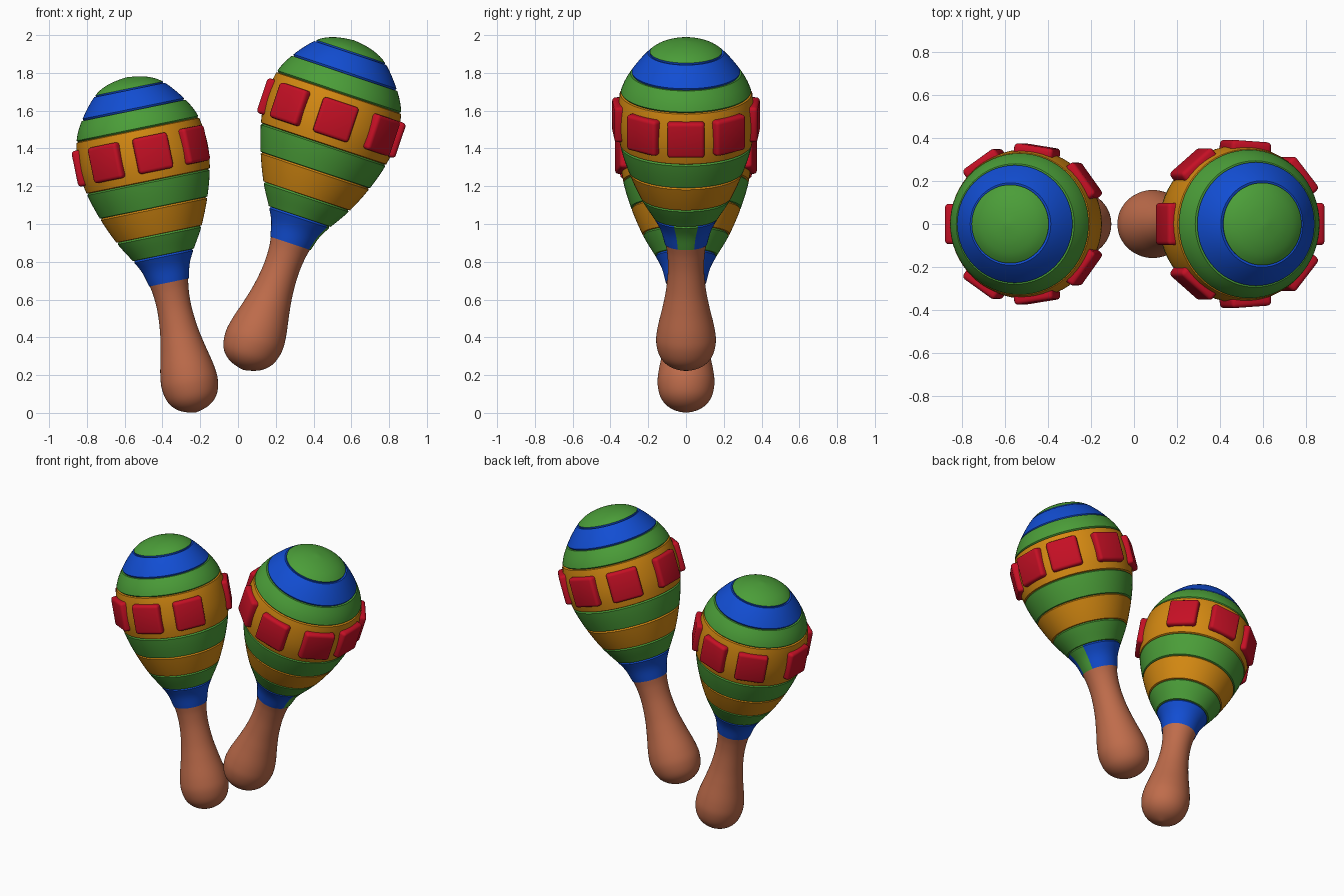
import bpy, bmesh, math
from mathutils import Matrix, Vector

if "Cube" in bpy.data.objects:
    bpy.data.objects.remove(bpy.data.objects["Cube"])


def material(name, rgb):
    m = bpy.data.materials.new(name)
    m.diffuse_color = (*rgb, 1)
    m.use_nodes = True
    m.node_tree.nodes["Principled BSDF"].inputs["Base Color"].default_value = m.diffuse_color
    return m


GREEN = material("green", (0.07, 0.34, 0.04))
BLUE = material("blue", (0.006, 0.075, 0.65))
ORANGE = material("orange", (0.66, 0.25, 0.006))
RED = material("red", (0.56, 0.005, 0.018))
WOOD = material("handle_brown", (0.52, 0.15, 0.07))

# (height along the axis, radius)
HANDLE = [(0, 0), (0.025, 0.08), (0.075, 0.13), (0.15, 0.15), (0.23, 0.144), (0.35, 0.118),
          (0.45, 0.1), (0.56, 0.091), (0.65, 0.095), (0.72, 0.107)]
HEAD = [(0.703, 0.107), (0.78, 0.128), (0.847, 0.162), (0.96, 0.228), (1.103, 0.289),
        (1.247, 0.332), (1.38, 0.348), (1.53, 0.33), (1.638, 0.277), (1.747, 0.187),
        (1.793, 0.106), (1.812, 0)]
EDGES = [0.847, 0.96, 1.103, 1.247, 1.53, 1.638, 1.747]
STRIPES = [BLUE, GREEN, ORANGE, GREEN, ORANGE, GREEN, BLUE, GREEN]
SIDES = 64


def smooth_profile(points, steps=6):
    """Curve through the points, with a fine groove at every stripe edge."""
    p = [Vector(q) for q in points]
    p = [Vector((p[0].x, -p[1].y)) if p[0].y == 0 else 2 * p[0] - p[1]] + p
    p.append(Vector((p[-1].x, -p[-2].y)) if p[-1].y == 0 else 2 * p[-1] - p[-2])
    out = []
    for i in range(1, len(p) - 2):
        a, b, c, d = p[i - 1:i + 3]
        for s in range(steps):
            u = s / steps
            q = 0.5 * (2 * b + (c - a) * u + (2 * a - 5 * b + 4 * c - d) * u * u
                       + (3 * b - a - 3 * c + d) * u ** 3)
            if s == 0 and points[i - 1][0] in EDGES:
                tan = (c - a).normalized() * 0.006
                nrm = Vector((-tan.y, tan.x)).normalized()
                out += [q - tan, q - nrm * 0.009, q + tan]
            else:
                out.append(q)
    out.append(p[-2])
    return out


def bend(z, amount):
    return amount * math.sin(math.pi * z / 1.9)


def finish(bm, name, mats, matrix, angle):
    bmesh.ops.recalc_face_normals(bm, faces=bm.faces)
    mesh = bpy.data.meshes.new(name)
    bm.to_mesh(mesh)
    bm.free()
    for m in mats:
        mesh.materials.append(m)
    ob = bpy.data.objects.new(name, mesh)
    bpy.context.collection.objects.link(ob)
    ob.matrix_world = matrix
    bpy.ops.object.select_all(action='DESELECT')
    ob.select_set(True)
    bpy.context.view_layer.objects.active = ob
    bpy.ops.object.shade_smooth_by_angle(angle=math.radians(angle))
    return ob


def lathe(name, points, mats, matrix, bow, rule):
    bm = bmesh.new()
    rings = []
    for z, r in smooth_profile(points):
        x = bend(z, bow)
        if r < 1e-4:
            rings.append([bm.verts.new((x, 0, z))] * SIDES)
        else:
            rings.append([bm.verts.new((x + r * math.cos(2 * math.pi * k / SIDES),
                                        r * math.sin(2 * math.pi * k / SIDES), z))
                          for k in range(SIDES)])
    for lo, hi in zip(rings, rings[1:]):
        for k in range(SIDES):
            n = (k + 1) % SIDES
            f = bm.faces.new(dict.fromkeys((lo[k], lo[n], hi[n], hi[k])))
            c = f.calc_center_median()
            f.material_index = rule(c.z, math.degrees(math.atan2(c.y, c.x - bend(c.z, bow))))
    finish(bm, name, mats, matrix, 35)


def maraca(side, origin, tilt, scale, bow, tile_angles, notch):
    matrix = (Matrix.Translation(origin) @ Matrix.Rotation(math.radians(tilt), 4, 'Y')
              @ Matrix.Diagonal((*scale, 1)))
    palette = [GREEN, BLUE, ORANGE]

    def stripe(z, ang):
        # the lowest blue stripe may be broken by a green strip
        if z < EDGES[0] and abs(ang) < notch:
            return 0
        return palette.index(STRIPES[sum(z > e for e in EDGES)])

    lathe(side + "_handle", HANDLE, [WOOD], matrix, bow, lambda z, a: 0)
    lathe(side + "_striped_head", HEAD, palette, matrix, bow, stripe)

    # raised rounded tiles around the wide orange stripe
    bm = bmesh.new()
    for a in tile_angles:
        place = (Matrix.Translation((bend(1.39, bow), 0, 1.39))
                 @ Matrix.Rotation(math.radians(a), 4, 'Z')
                 @ Matrix.Translation((0.338, 0, 0))
                 @ Matrix.Diagonal((0.06, 0.188, 0.192, 1)))
        bmesh.ops.create_cube(bm, size=1, matrix=place)
    bmesh.ops.bevel(bm, geom=bm.edges[:], offset=0.018, segments=3, profile=0.5,
                    affect='EDGES')
    finish(bm, side + "_tiles", [RED], matrix, 40)


maraca("left", (-0.224, 0, 0.002), -11.6, (1, 1, 1), 0,
       [36, -36, 81, -81, 125, -125, 180], 0)
maraca("right", (0.026, 0, 0.228), 18.5, (1.05, 1.05, 1.016), 0.027,
       [0, 39, -39, 86, -86, 130, -130, 180], 22)
